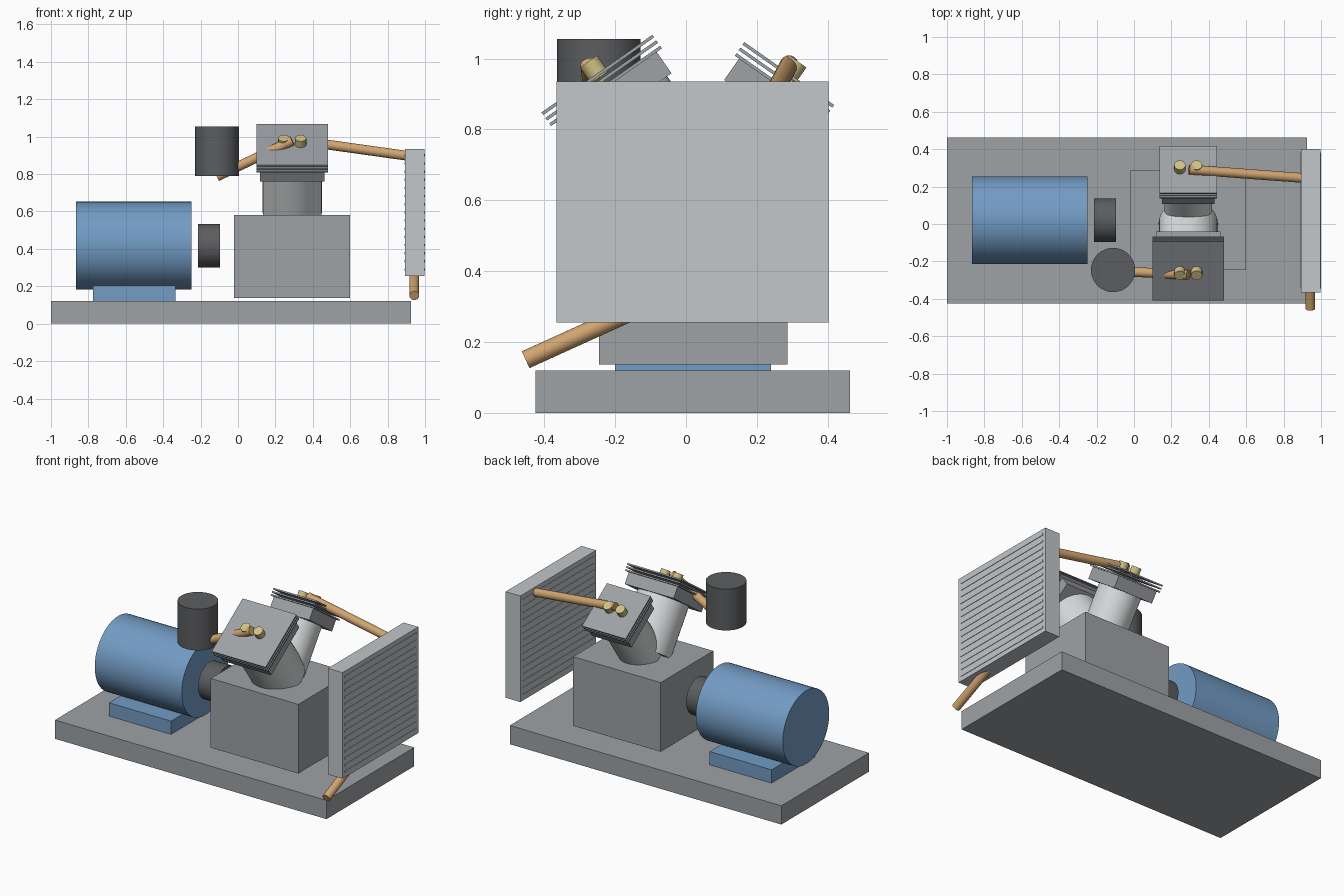
import bpy
import math
from mathutils import Vector, Matrix

cube = bpy.data.objects.get("Cube")
if cube:
    bpy.data.objects.remove(cube, do_unlink=True)


def material(name, srgb):
    linear = [((c + 0.055) / 1.055) ** 2.4 for c in srgb] + [1.0]
    m = bpy.data.materials.new(name)
    m.diffuse_color = linear
    m.use_nodes = True
    m.node_tree.nodes["Principled BSDF"].inputs["Base Color"].default_value = linear
    return m


STEEL = material("steel grey", (0.62, 0.635, 0.65))
SILVER = material("light silver", (0.86, 0.87, 0.875))
PALE = material("radiator grey", (0.76, 0.78, 0.79))
BLUE = material("motor blue", (0.45, 0.61, 0.77))
DARK = material("dark grey", (0.36, 0.365, 0.375))
COPPER = material("copper", (0.82, 0.645, 0.44))
BRASS = material("brass", (0.81, 0.755, 0.52))


def finish(name, mat):
    obj = bpy.context.object
    obj.name = name
    obj.data.materials.append(mat)
    return obj


def box(name, mat, x, y, z):
    """Box from (min, max) ranges on each axis."""
    bpy.ops.mesh.primitive_cube_add(size=1, location=[sum(r) / 2 for r in (x, y, z)])
    obj = finish(name, mat)
    obj.data.transform(Matrix.Diagonal([r[1] - r[0] for r in (x, y, z)] + [1]))
    return obj


def rod(name, mat, start, end, radius, sides=48):
    """Capped cylinder between two points."""
    start, end = Vector(start), Vector(end)
    axis = end - start
    bpy.ops.mesh.primitive_cylinder_add(
        vertices=sides, radius=radius, depth=axis.length,
        location=(start + end) / 2,
        rotation=axis.to_track_quat("Z", "Y").to_euler())
    obj = finish(name, mat)
    bpy.ops.object.shade_smooth_by_angle(angle=math.radians(30))
    return obj


# Base, motor and drive
MID_Y, SHAFT_Z = 0.02, 0.417
box("base_plate", STEEL, (-1, 0.925), (-0.425, 0.463), (0, 0.12))
box("motor_foot", BLUE, (-0.775, -0.335), (-0.2, 0.24), (0.12, 0.205))
rod("motor", BLUE, (-0.865, MID_Y, SHAFT_Z), (-0.248, MID_Y, SHAFT_Z), 0.235)
rod("coupling", DARK, (-0.215, MID_Y, SHAFT_Z), (-0.097, MID_Y, SHAFT_Z), 0.117)
box("crankcase", STEEL, (-0.021, 0.6), (-0.246, 0.286), (0.137, 0.58))

# Two cylinder banks in a V: (name, lean direction, size)
BANK_X = 0.29
ORIGIN = Vector((BANK_X, MID_Y, 0.57))
TILT = math.radians(35)


def tilted_plate(name, side, half, low, high):
    obj = box(name, STEEL, (-half, half), (-half, half), (low, high))
    obj.data.transform(Matrix.Translation((0, 0, (low + high) / 2)))
    obj.location = ORIGIN
    obj.rotation_euler = (-side * TILT, 0, 0)


for bank, side, size in (("front", -1, 1.0), ("rear", 1, 0.81)):
    axis = Vector((0, side * math.sin(TILT), math.cos(TILT)))
    rod(bank + "_cylinder", SILVER, ORIGIN + axis * 0.03, ORIGIN + axis * 0.36, 0.158 * size)
    tilted_plate(bank + "_head", side, 0.173 * size, 0.353, 0.428)
    for i in range(3):
        low = 0.426 + 0.019 * i
        tilted_plate(f"{bank}_head_fin_{i + 1}", side, 0.191 * size, low, low + 0.009)
    # Brass fittings on top of the head
    for label, dx in (("inlet", -0.045), ("outlet", 0.045)):
        foot = ORIGIN + Vector((dx, 0, 0))
        rod(f"{bank}_{label}_fitting", BRASS, foot + axis * 0.46, foot + axis * 0.515, 0.03, 16)

# Air filter and pipes
rod("air_filter", DARK, (-0.112, -0.246, 0.79), (-0.112, -0.246, 1.055), 0.118)
PIPE = 0.026
rod("intake_pipe", COPPER, (-0.112, -0.25, 0.787), (0.29, -0.272, 0.978), PIPE, 24)
rod("discharge_pipe", COPPER, (0.295, 0.291, 0.983), (0.945, 0.243, 0.892), PIPE, 24)
rod("drain_pipe", COPPER, (0.943, -0.4525, 0.15), (0.943, -0.1, 0.31), PIPE, 24)

# Radiator with thin cooling fins on both faces
box("radiator_core", PALE, (0.893, 0.997), (-0.365, 0.402), (0.255, 0.935))
FINS = 15
for i in range(FINS):
    z = 0.29 + 0.61 * i / (FINS - 1)
    box(f"radiator_fin_{i + 1}", PALE, (0.89, 1.0), (-0.345, 0.382), (z - 0.006, z + 0.006))
